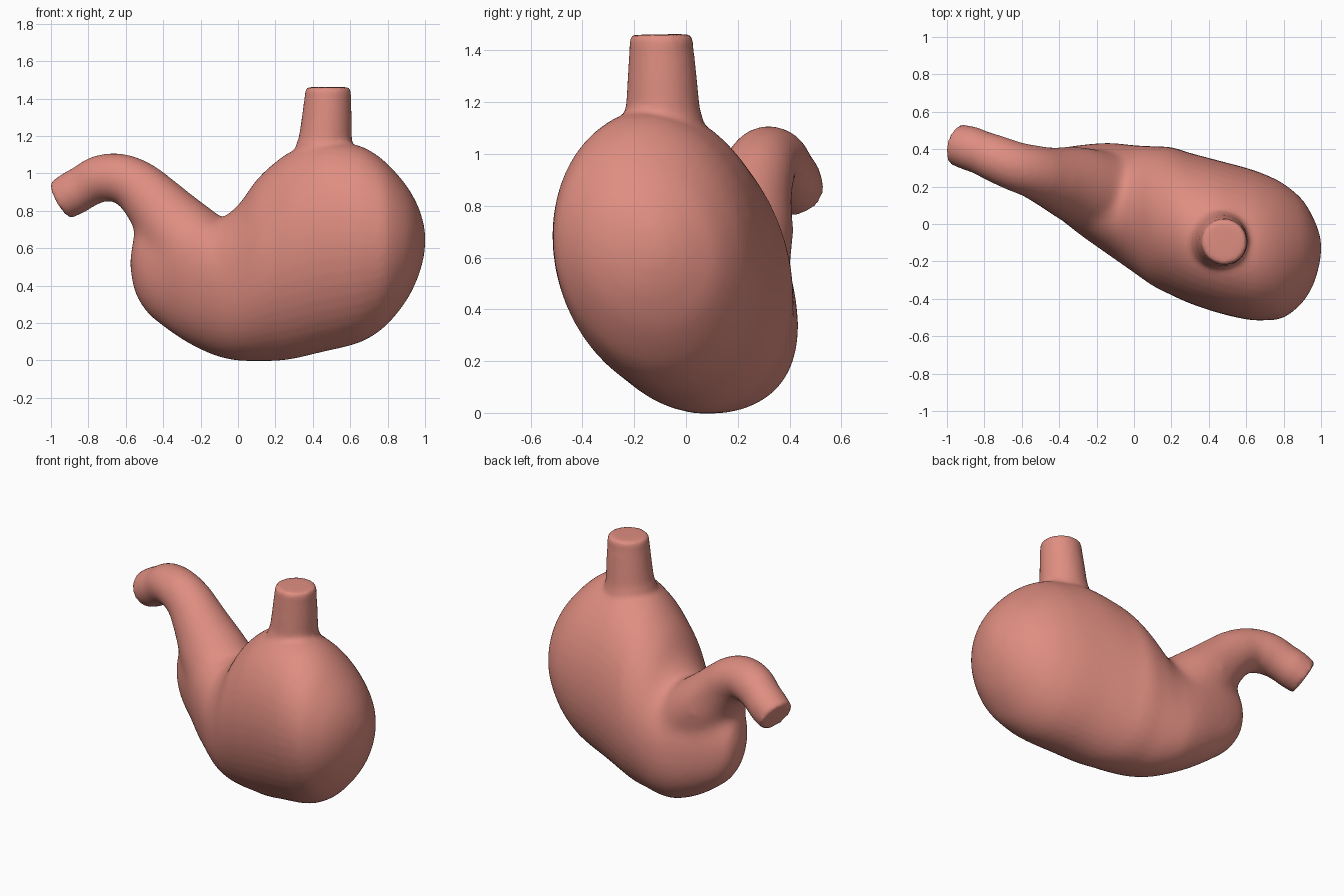
import bpy, bmesh, math
from mathutils import Vector

if "Cube" in bpy.data.objects:
    bpy.data.objects.remove(bpy.data.objects["Cube"])

SIDES = 48
pink = bpy.data.materials.new("stomach pink")
pink.diffuse_color = (0.74, 0.27, 0.22, 1)
pink.use_nodes = True
pink.node_tree.nodes["Principled BSDF"].inputs["Base Color"].default_value = pink.diffuse_color


def smooth_rows(rows, steps=4):
    """Catmull-Rom interpolation of a list of number rows."""
    v = [Vector(r) for r in rows]
    out = []
    for i in range(len(v) - 1):
        a, b, c, d = v[max(i - 1, 0)], v[i], v[i + 1], v[min(i + 2, len(v) - 1)]
        for s in range(steps):
            t = s / steps
            out.append(0.5 * (2 * b + (c - a) * t + (2 * a - 5 * b + 4 * c - d) * t ** 2
                              + (3 * b - a - 3 * c + d) * t ** 3))
    return out + [v[-1]]


def loft(bm, rings):
    """Skin closed rings of points and cap both ends."""
    rows = [[bm.verts.new(p) for p in ring] for ring in rings]
    faces = [bm.faces.new(rows[0]), bm.faces.new(rows[-1])]
    for a, b in zip(rows, rows[1:]):
        for i in range(SIDES):
            j = (i + 1) % SIDES
            faces.append(bm.faces.new((a[i], a[j], b[j], b[i])))
    bmesh.ops.recalc_face_normals(bm, faces=faces)


def tube(bm, path):
    """Round tube through rows of x, y, z, radius."""
    rows = smooth_rows(path)
    pts = [Vector(r[:3]) for r in rows]
    rings = []
    for i, p in enumerate(pts):
        tan = pts[min(i + 1, len(pts) - 1)] - pts[max(i - 1, 0)]
        q = tan.to_track_quat('Z', 'Y')
        rings.append([p + q @ Vector((math.cos(k * math.tau / SIDES),
                                      math.sin(k * math.tau / SIDES), 0)) * rows[i][3]
                      for k in range(SIDES)])
    loft(bm, rings)


def sac_ring(row):
    """Oval section leaning forward at the top; fuller below on the left."""
    x, z0, z1, y0, y1 = row
    h, w, lean = (z1 - z0) / 2, (y1 - y0) / 2, 0.09
    w = math.sqrt(max(w * w - (lean * h) ** 2, 1e-5))
    ring = []
    for k in range(SIDES):
        c, s = math.cos(k * math.tau / SIDES), math.sin(k * math.tau / SIDES)
        n = 2.0 + 0.25 * min(max((0.2 - x) / 0.3, 0), 1) if s < 0 else 2.0
        c = math.copysign(abs(c) ** (2 / n), c)
        s = math.copysign(abs(s) ** (2 / n), s)
        ring.append(Vector((x, (y0 + y1) / 2 + w * c - lean * h * s, (z0 + z1) / 2 + h * s)))
    return ring


bm = bmesh.new()

# Main sac: x, bottom z, top z, front y, back y
sac = [(-.577, .48, .56, .23, .29), (-.568, .42, .63, .19, .33), (-.54, .335, .70, .13, .365),
       (-.48, .25, .745, .085, .385), (-.4, .185, .78, .03, .405), (-.3, .115, .795, -.05, .42),
       (-.2, .06, .78, -.12, .43), (-.1, .02, .76, -.19, .43), (0, .0, .83, -.26, .42),
       (.1, -.003, .965, -.33, .415), (.2, -.002, 1.06, -.38, .41), (.3, .01, 1.125, -.425, .38),
       (.45, .045, 1.175, -.475, .34), (.6, .08, 1.16, -.51, .30), (.7, .12, 1.125, -.515, .265),
       (.8, .195, 1.05, -.50, .215), (.9, .32, .935, -.42, .13), (.96, .44, .83, -.32, .03),
       (.99, .54, .74, -.22, -.05), (1.0, .61, .68, -.15, -.10)]
loft(bm, [sac_ring(r) for r in smooth_rows(sac)])

# Outlet tube curling up and to the left
tube(bm, [(-.20, .17, .57, .225), (-.325, .215, .695, .205), (-.44, .247, .83, .168),
          (-.54, .28, .93, .142), (-.64, .31, .975, .131), (-.74, .35, .97, .125),
          (-.82, .383, .93, .117), (-.88, .405, .895, .118), (-.95, .425, .855, .11)])

# Inlet tube on top
tube(bm, [(.46, -.09, .95, .17), (.463, -.09, 1.12, .158), (.467, -.09, 1.18, .143),
          (.475, -.092, 1.30, .133), (.48, -.095, 1.40, .125), (.482, -.095, 1.44, .123),
          (.482, -.095, 1.462, .115)])

mesh = bpy.data.meshes.new("stomach")
bm.to_mesh(mesh)
bm.free()
mesh.materials.append(pink)
stomach = bpy.data.objects.new("stomach", mesh)
bpy.context.collection.objects.link(stomach)

# Fuse the parts into one skin
fuse = stomach.modifiers.new("fuse", 'REMESH')
fuse.mode = 'VOXEL'
fuse.voxel_size = 0.016
fuse.use_smooth_shade = True
bpy.context.view_layer.objects.active = stomach
bpy.ops.object.modifier_apply(modifier="fuse")

# Blend the outlet joint strongly, the rest lightly
joint = stomach.vertex_groups.new(name="joint")
for v in stomach.data.vertices:
    d = (v.co - Vector((-.36, .22, .60))).length
    joint.add([v.index], min(max((0.42 - d) / 0.15, 0), 1), 'REPLACE')
for name, count, group in (("blend", 60, "joint"), ("soften", 5, "")):
    m = stomach.modifiers.new(name, 'SMOOTH')
    m.factor = 0.5
    m.iterations = count
    m.vertex_group = group
